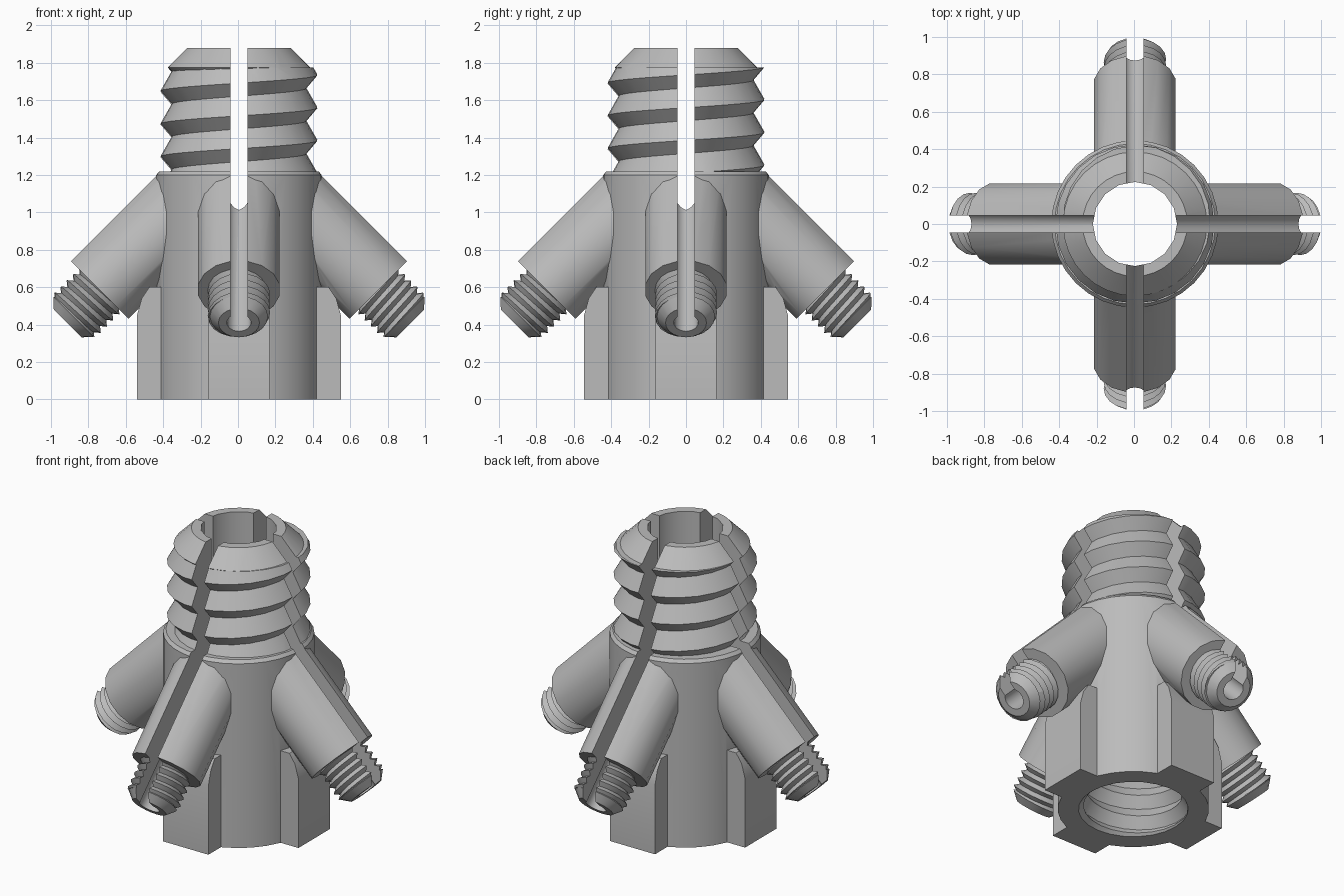
import bpy, bmesh, math
from mathutils import Matrix, Vector

if "Cube" in bpy.data.objects:
    bpy.data.objects.remove(bpy.data.objects["Cube"])

CX = 0.005                 # small sideways offset of the whole fitting
AXIS_Z = 1.33              # height where the 45 degree arm axes meet the centre
grey = bpy.data.materials.new("plain_grey")
grey.diffuse_color = (0.5, 0.5, 0.5, 1)
grey.use_nodes = True
grey.node_tree.nodes["Principled BSDF"].inputs["Base Color"].default_value = grey.diffuse_color


def finish(bm, name, mat=Matrix()):
    bmesh.ops.remove_doubles(bm, verts=bm.verts, dist=1e-5)
    edges = [e for e in bm.edges if e.is_boundary]
    if edges:
        bmesh.ops.holes_fill(bm, edges=edges, sides=0)
    bmesh.ops.recalc_face_normals(bm, faces=bm.faces)
    bm.transform(mat)
    me = bpy.data.meshes.new(name)
    bm.to_mesh(me)
    bm.free()
    me.materials.append(grey)
    ob = bpy.data.objects.new(name, me)
    bpy.context.collection.objects.link(ob)
    return ob


def lathe(name, profile, n, mat=Matrix()):
    """Solid of revolution about z from (radius, z) points, capped at both ends."""
    bm = bmesh.new()
    rings = [[bm.verts.new((r * math.cos(2 * math.pi * i / n),
                            r * math.sin(2 * math.pi * i / n), z)) for i in range(n)]
             for r, z in profile]
    for a, b in zip(rings, rings[1:]):
        for i in range(n):
            j = (i + 1) % n
            bm.faces.new((a[i], a[j], b[j], b[i]))
    bm.faces.new(rings[0])
    bm.faces.new(rings[-1])
    return finish(bm, name, mat)


def thread(name, z0, z1, root, crest, pitch, off, n, f=0.4, mat=Matrix()):
    """Solid screw: helical ridge, crest at fraction f of each pitch."""
    def radius(z, j):
        t = ((z - off) / pitch - j / n) % 1
        return root + (crest - root) * (t / f if t < f else (1 - t) / (1 - f))

    k0 = math.floor((z0 - off) / pitch) - 2
    k1 = math.ceil((z1 - off) / pitch) + 2
    bm = bmesh.new()
    cols = []
    for j in range(n + 1):
        a = 2 * math.pi * j / n
        col = []
        for k in range(k0, k1):
            for frac in (0, f):
                z = min(max(off + (k + frac + j / n) * pitch, z0), z1)
                r = radius(z, j)
                col.append(bm.verts.new((r * math.cos(a), r * math.sin(a), z)))
        cols.append(col)
    for a, b in zip(cols, cols[1:]):
        for i in range(len(a) - 1):
            bm.faces.new((a[i], b[i], b[i + 1], a[i + 1]))
    return finish(bm, name, mat)


def prism(name, outline, half, mat=Matrix()):
    """Outline in the x-z plane, extruded to +-half in y."""
    bm = bmesh.new()
    s = [[bm.verts.new((x, y, z)) for x, z in outline] for y in (-half, half)]
    bm.faces.new(s[0])
    bm.faces.new(s[1])
    for i in range(len(outline)):
        j = (i + 1) % len(outline)
        bm.faces.new((s[0][i], s[0][j], s[1][j], s[1][i]))
    return finish(bm, name, mat)


def combine(target, other, op):
    m = target.modifiers.new(op.lower(), 'BOOLEAN')
    m.operation, m.object, m.solver = op, other, 'EXACT'
    bpy.context.view_layer.objects.active = target
    bpy.ops.object.modifier_apply(modifier=m.name)
    bpy.data.objects.remove(other)


# Main barrel with shoulder and chamfered top
body = lathe("threaded_four_way_fitting",
             [(0.447, 0), (0.447, 1.2), (0.43, 1.22), (0.3, 1.22), (0.3, 1.69),
              (0.385, 1.775), (0.28, 1.88)], 32)
combine(body, thread("top_thread", 1.15, 1.775, 0.365, 0.425, 0.175, 1.665, 24), 'UNION')

turns = [Matrix.Rotation(i * math.pi / 2, 4, 'Z') for i in range(4)]
# Arm frame: local z runs outward and down along the arm axis
tilt = Matrix.Translation((0, 0, AXIS_Z)) @ Matrix.Rotation(math.radians(135), 4, 'Y')
FACE, TIP = 0.745 * math.sqrt(2), 0.92 * math.sqrt(2)

# Lugs, sloping arms and threaded nozzles
for t in turns:
    combine(body, prism("lug", [(0.35, 0), (0.545, 0), (0.545, 0.45), (0.52, 0.54),
                                (0.48, 0.6), (0.35, 0.6)], 0.163, t), 'UNION')
for t in turns:
    m = t @ tilt
    half_step = Matrix.Rotation(math.pi / 16, 4, 'Z')
    combine(body, lathe("arm", [(0.222, FACE - 0.68), (0.222, FACE)], 16, m @ half_step), 'UNION')
    combine(body, thread("nozzle_thread", FACE - 0.06, TIP - 0.05, 0.138, 0.167,
                         0.047, 0.013, 20, 0.5, m), 'UNION')
    combine(body, lathe("nozzle_tip", [(0.1, FACE + 0.03), (0.1, TIP - 0.09),
                                       (0.155, TIP - 0.047), (0.11, TIP)], 20, m), 'UNION')

# Central bore, internal thread and its lead-in
combine(body, lathe("bore", [(0.225, 0.3), (0.225, 2.0)], 16), 'DIFFERENCE')
combine(body, thread("socket_thread", -0.1, 0.62, 0.285, 0.33, 0.14, 0.031, 24, 0.5), 'DIFFERENCE')
combine(body, lathe("lead_in", [(0.345, -0.02), (0.285, 0.04)], 24), 'DIFFERENCE')

# Arm channels and the upright slots above them
for t in turns:
    combine(body, lathe("channel", [(0.065, 0.1), (0.065, TIP + 0.1)], 14, t @ tilt), 'DIFFERENCE')
    combine(body, prism("slot", [(0.12, AXIS_Z - 0.12), (1.1, AXIS_Z - 1.1), (1.1, 2.1),
                                 (0.12, 2.1)], 0.045, t), 'DIFFERENCE')

body.data.transform(Matrix.Translation((CX, 0, 0)))
bpy.ops.object.select_all(action='DESELECT')
body.select_set(True)
bpy.context.view_layer.objects.active = body
bpy.ops.object.shade_smooth_by_angle(angle=math.radians(28))
